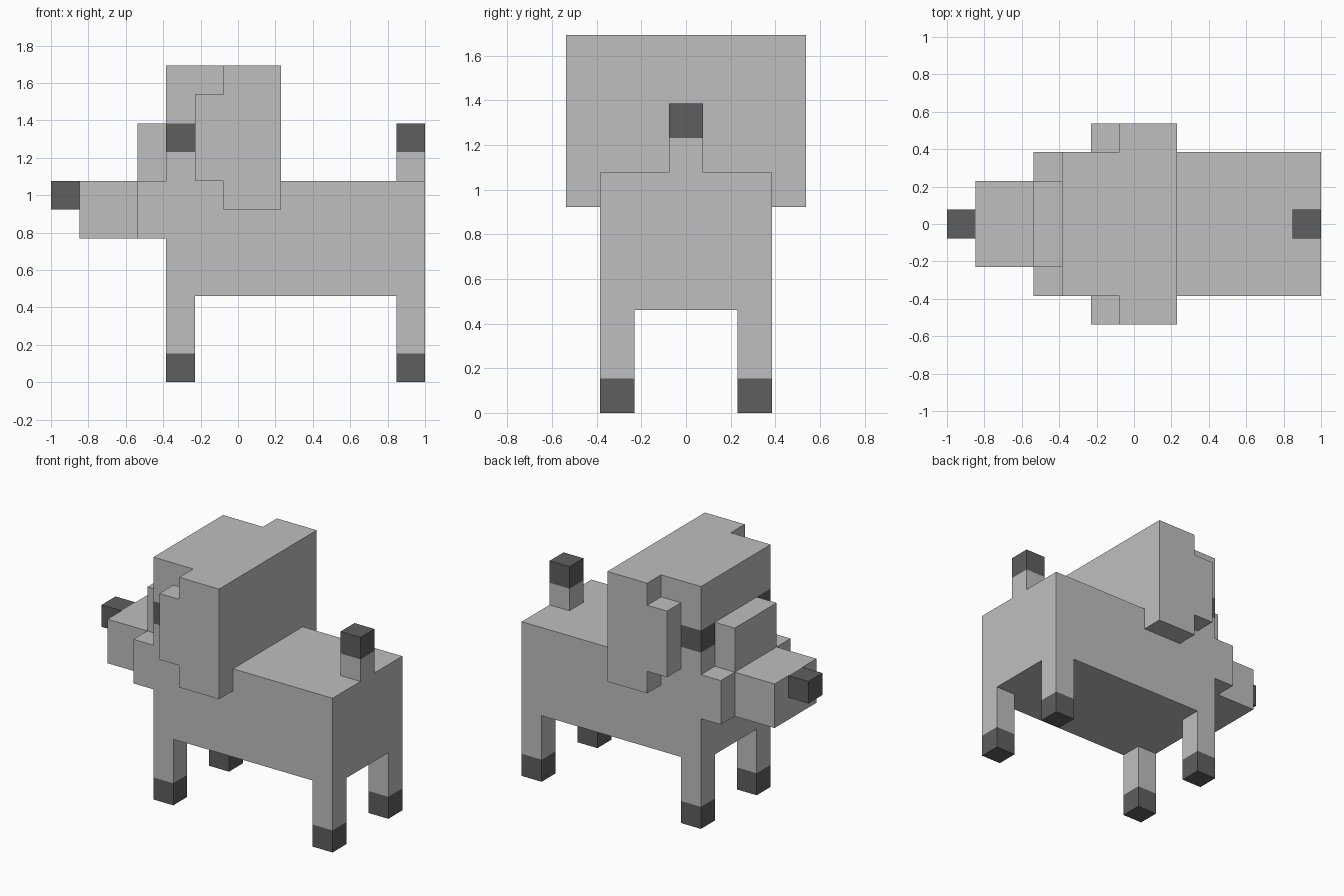
import bpy
import bmesh
from mathutils import Vector

cube = bpy.data.objects.get("Cube")
if cube:
    bpy.data.objects.remove(cube, do_unlink=True)

U = 2 / 13          # edge of one block
MID_X = 6.5         # block coordinate that lies on x = 0


def make_material(name, value):
    mat = bpy.data.materials.new(name)
    mat.use_nodes = True
    color = (value, value, value, 1)
    mat.diffuse_color = color
    mat.node_tree.nodes["Principled BSDF"].inputs["Base Color"].default_value = color
    return mat


LIGHT = make_material("light grey fur", 0.521)
DARK = make_material("dark grey", 0.114)


def prism(name, profile, y0, y1, mats=(LIGHT,), cuts=(), is_dark=None):
    """Extrude an x-z profile (in blocks) from y0 to y1, cut it along
    (axis, position) planes and darken the faces chosen by is_dark."""
    bm = bmesh.new()
    base = bm.faces.new([bm.verts.new((x, y0, z)) for x, z in profile])
    ext = bmesh.ops.extrude_face_region(bm, geom=[base], use_keep_orig=True)
    moved = [v for v in ext["geom"] if isinstance(v, bmesh.types.BMVert)]
    bmesh.ops.translate(bm, verts=moved, vec=(0, y1 - y0, 0))
    for axis, pos in cuts:
        normal = Vector((0, 0, 0))
        normal[axis] = 1
        bmesh.ops.bisect_plane(bm, geom=bm.verts[:] + bm.edges[:] + bm.faces[:],
                               plane_co=normal * pos, plane_no=normal)
    bmesh.ops.recalc_face_normals(bm, faces=bm.faces[:])
    if is_dark:
        for f in bm.faces:
            f.material_index = int(is_dark(f.calc_center_median()))
    for v in bm.verts:
        v.co = ((v.co.x - MID_X) * U, v.co.y * U, v.co.z * U)
    mesh = bpy.data.meshes.new(name)
    bm.to_mesh(mesh)
    bm.free()
    for m in mats:
        mesh.materials.append(m)
    obj = bpy.data.objects.new(name, mesh)
    bpy.context.collection.objects.link(obj)
    return obj


def box(name, x, y, z, **kw):
    profile = [(x[0], z[0]), (x[1], z[0]), (x[1], z[1]), (x[0], z[1])]
    return prism(name, profile, y[0], y[1], **kw)


BOTH = (LIGHT, DARK)

# Body
box("body", (4, 13), (-2.5, 2.5), (3, 7))

# Head with an eye on each front corner
box("head", (4, 8), (-2.5, 2.5), (7, 11), mats=BOTH,
    cuts=[(0, 5), (1, -1.5), (1, 1.5), (2, 8), (2, 9)],
    is_dark=lambda c: c.x < 5 and abs(c.y) > 1.5 and 8 < c.z < 9)

# Face: cheeks, bridge, snout and nose
box("cheeks", (3, 4), (-2.5, 2.5), (5, 7))
box("face_bridge", (3, 4), (-1.5, 1.5), (7, 9))
box("snout", (1, 3), (-1.5, 1.5), (5, 7))
box("nose", (0, 1), (-0.5, 0.5), (6, 7), mats=(DARK,))

# Tail with a dark tip
box("tail", (12, 13), (-0.5, 0.5), (7, 9), mats=BOTH,
    cuts=[(2, 8)], is_dark=lambda c: c.z > 8)

# Ears and legs on both sides
ear = [(6, 6), (8, 6), (8, 11), (6, 11), (6, 10), (5, 10), (5, 7), (6, 7)]
for side, s in (("near", -1), ("far", 1)):
    prism(f"{side}_ear", ear, *sorted((2.5 * s, 3.5 * s)))
    for end, x in (("front", 4), ("back", 12)):
        box(f"{side}_{end}_leg", (x, x + 1), sorted((1.5 * s, 2.5 * s)), (0, 3),
            mats=BOTH, cuts=[(2, 1)], is_dark=lambda c: c.z < 1)
